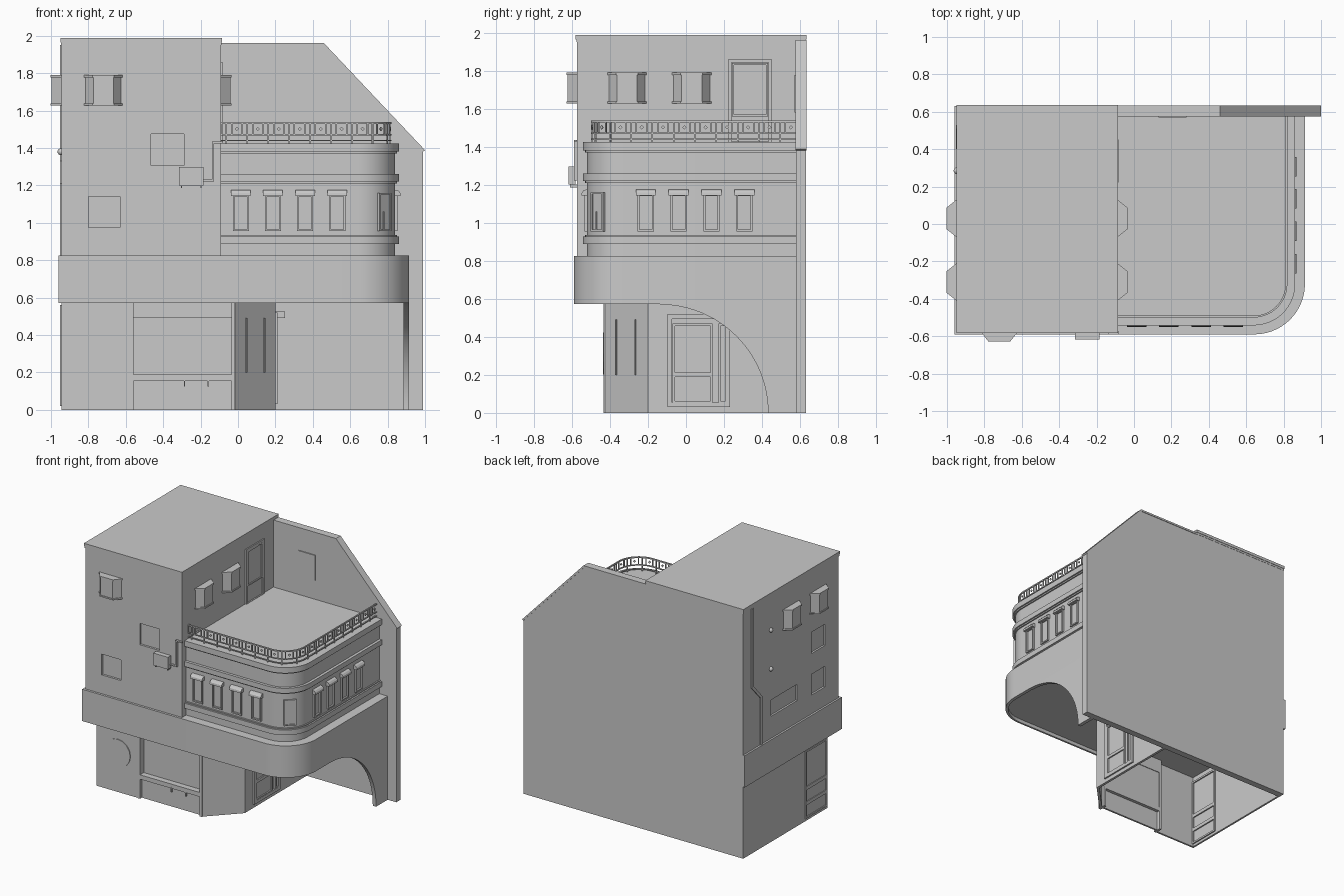
import bpy, bmesh, math
from mathutils import Matrix, Vector

if "Cube" in bpy.data.objects:
    bpy.data.objects.remove(bpy.data.objects["Cube"])

GREY = (0.59, 0.59, 0.59, 1)
plaster = bpy.data.materials.new("plain_grey")
plaster.use_nodes = True
plaster.diffuse_color = GREY
plaster.node_tree.nodes["Principled BSDF"].inputs["Base Color"].default_value = GREY


def finish(name, bm, smooth=False):
    bmesh.ops.recalc_face_normals(bm, faces=bm.faces)
    mesh = bpy.data.meshes.new(name)
    bm.to_mesh(mesh)
    bm.free()
    mesh.materials.append(plaster)
    ob = bpy.data.objects.new(name, mesh)
    bpy.context.collection.objects.link(ob)
    if smooth:
        bpy.ops.object.select_all(action='DESELECT')
        ob.select_set(True)
        bpy.context.view_layer.objects.active = ob
        bpy.ops.object.shade_smooth_by_angle(angle=math.radians(30))
    return ob


def prism(bm, pts, vec, M=Matrix()):
    """Closed solid from a planar outline pushed along a vector."""
    low = [bm.verts.new(M @ Vector(p)) for p in pts]
    high = [bm.verts.new(M @ (Vector(p) + Vector(vec))) for p in pts]
    bm.faces.new(low)
    bm.faces.new(high[::-1])
    for i in range(len(pts)):
        j = (i + 1) % len(pts)
        bm.faces.new((low[i], low[j], high[j], high[i]))


def slab(bm, plan, z0, z1, M=Matrix()):
    prism(bm, [(x, y, z0) for x, y in plan], (0, 0, z1 - z0), M)


def box(bm, x0, x1, y0, y1, z0, z1, M=Matrix()):
    slab(bm, [(x0, y0), (x1, y0), (x1, y1), (x0, y1)], z0, z1, M)


def strip(bm, outer, inner, z0, z1):
    """Wall between two matching open plan paths."""
    slab(bm, outer + inner[::-1], z0, z1)


def outline(x0, x1, y0, y1, r, n=14):
    arc = [(x1 - r + r * math.sin(a), y0 + r - r * math.cos(a))
           for a in (math.pi / 2 * i / n for i in range(n + 1))]
    return [(x0, y1), (x0, y0)] + arc + [(x1, y1)]


def on_wall(x, y, degrees):
    """Local frame: x along the wall, -y pointing out."""
    return Matrix.Translation((x, y, 0)) @ Matrix.Rotation(math.radians(degrees), 4, 'Z')


def frame(bm, M, w, z0, z1, t=0.012, d=0.012, back=0.01):
    h = w / 2
    box(bm, -h, -h + t, -d, back, z0, z1, M)
    box(bm, h - t, h, -d, back, z0, z1, M)
    box(bm, -h + t, h - t, -d, back, z1 - t, z1, M)
    box(bm, -h + t, h - t, -d, back, z0, z0 + t, M)


def part(name, *boxes):
    bm = bmesh.new()
    for b in boxes:
        box(bm, *b)
    return finish(name, bm)


# Tower with recessed square windows
tower = part("tower", (-0.945, -0.092, -0.572, 0.63, 0.8, 1.955))
cutter = part("window_cutter",
              (-0.465, -0.29, -0.7, -0.555, 1.305, 1.475), (-0.8, -0.63, -0.7, -0.555, 0.975, 1.14),
              (-1.1, -0.93, -0.4, -0.23, 1.305, 1.475), (-1.1, -0.93, -0.4, -0.23, 0.975, 1.14),
              (-1.1, -0.93, -0.05, 0.28, 1.0, 1.13))
cutter.hide_render = True
cutter.hide_set(True)
cut = tower.modifiers.new("windows", 'BOOLEAN')
cut.object, cut.operation, cut.solver = cutter, 'DIFFERENCE', 'EXACT'
part("tower_roof", (-0.95, -0.086, -0.582, 0.635, 1.965, 1.987), (-0.947, -0.089, -0.577, 0.632, 1.95, 1.965))

# Party wall with sloping shoulder and thin coping
bm = bmesh.new()
prism(bm, [(x, 0.578, z) for x, z in ((-0.945, 0), (0.99, 0), (0.99, 1.385), (0.455, 1.952), (-0.945, 1.952))],
      (0, 0.052, 0))
prism(bm, [(x, 0.575, z) for x, z in ((0.455, 1.945), (0.99, 1.38), (1, 1.388), (0.46, 1.96), (-0.09, 1.96), (-0.09, 1.945))],
      (0, 0.059, 0))
finish("back_wall", bm)
part("terrace_conduit", (0.13, 0.28, 0.57, 0.58, 1.77, 1.778), (0.272, 0.28, 0.57, 0.58, 1.58, 1.77))

# Projecting fascia band, soffit lip and arched side wall
bm = bmesh.new()
band = outline(-0.96, 0.914, -0.59, 0.58, 0.27)
slab(bm, band, 0.6, 0.825)
strip(bm, band, outline(-0.945, 0.887, -0.575, 0.58, 0.245), 0.572, 0.6)
box(bm, -0.96, -0.94, 0.57, 0.632, 0.572, 0.825)
finish("fascia_band", bm, True)
bm = bmesh.new()
arc = [(0.885, -0.138 + 0.57 * math.cos(a), 0.57 * math.sin(a)) for a in (math.pi / 48 * i for i in range(25))]
prism(bm, arc + [(0.885, -0.138, 0.6), (0.885, 0.58, 0.6), (0.885, 0.58, 0)], (0.029, 0, 0))
finish("arched_side_wall", bm, True)

# Rounded middle storey, cornices and terrace
bm = bmesh.new()
slab(bm, outline(-0.1, 0.84, -0.52, 0.58, 0.2), 0.82, 1.415)
finish("rounded_storey", bm, True)
bm = bmesh.new()
for z0, z1, out in ((0.887, 0.928, 0.022), (0.928, 0.936, 0.01), (1.21, 1.22, 0.01), (1.22, 1.26, 0.022),
                    (1.37, 1.38, 0.01), (1.38, 1.425, 0.022)):
    slab(bm, outline(-0.1, 0.84 + out, -0.52 - out, 0.58, 0.2 + out), z0, z1)
finish("cornices", bm, True)

# Terrace railing: rails, then bars and diamonds along the path
bm = bmesh.new()


def rail(e):
    return outline(-0.09, 0.82 - e, -0.5 + e, 0.575, 0.18 - e)[1:]


for z0, z1 in ((1.528, 1.538), (1.468, 1.475), (1.436, 1.443)):
    strip(bm, rail(0), rail(0.01), z0, z1)
path = rail(0.005)
step, travelled, count = 0.028, 0.0, 0
for p, q in zip(path, path[1:]):
    p, q = Vector(p), Vector(q)
    length, angle = (q - p).length, math.degrees(math.atan2(q.y - p.y, q.x - p.x))
    while count * step < travelled + length:
        c = p.lerp(q, (count * step - travelled) / length)
        M = on_wall(c.x, c.y, angle)
        if count % 4 == 3:
            prism(bm, [(x, -0.003, 1.502 + z) for x, z in ((0.011, 0), (0, 0.011), (-0.011, 0), (0, -0.011))],
                  (0, 0.006, 0), M)
        else:
            foot = 1.42 if count % 4 == 1 else 1.47
            box(bm, -0.004, 0.004, -0.004, 0.004, foot, 1.53, M)
        count += 1
    travelled += length
finish("terrace_railing", bm)

# Middle storey windows with rounded hoods
spots = [on_wall(0.015 + 0.172 * i, -0.52, 0) for i in range(4)]
spots += [on_wall(0.84, -0.212 + 0.173 * i, 90) for i in range(4)]
frames, hoods = bmesh.new(), bmesh.new()
for M in spots:
    frame(frames, M, 0.085, 0.955, 1.15, 0.01, 0.013)
    hood = [(0, 0), (0.03, 0), (0.028, 0.016), (0.018, 0.028), (0, 0.033)]
    prism(hoods, [(-0.052, -d, 1.143 + h) for d, h in hood], (0.104, 0, 0), M)
corner = on_wall(0.782, -0.462, 45)
frame(frames, corner, 0.092, 0.955, 1.16, 0.01, 0.01, 0.02)
box(frames, -0.04, 0.04, -0.002, 0.02, 0.96, 1.155, corner)
box(frames, -0.012, -0.006, -0.008, 0.01, 0.965, 1.06, corner)
finish("storey_windows", frames)
finish("window_hoods", hoods)

# Tower bay windows
bays = bmesh.new()
for M in (on_wall(-0.72, -0.572, 0), on_wall(-0.945, -0.31, -90), on_wall(-0.945, 0.03, -90),
          on_wall(-0.092, -0.31, 90), on_wall(-0.092, 0.03, 90)):
    for w, d, z0, z1 in ((0.095, 0.052, 1.635, 1.78), (0.103, 0.057, 1.627, 1.638), (0.103, 0.057, 1.778, 1.79)):
        slab(bays, [(-w, 0.01), (w, 0.01), (w, 0), (w * 0.56, -d), (-w * 0.56, -d), (-w, 0)], z0, z1, M)
finish("bay_windows", bays)

# Terrace door
bm = bmesh.new()
M = on_wall(-0.092, 0.337, 90)
frame(bm, M, 0.23, 1.41, 1.86, 0.018, 0.01)
frame(bm, M, 0.19, 1.56, 1.84, 0.01, 0.008)
finish("terrace_door", bm)

# Outdoor cooling unit, its pipe and the side wall fittings
part("cooling_unit", (-0.315, -0.185, -0.618, -0.58, 1.2, 1.297), (-0.305, -0.3, -0.61, -0.56, 1.185, 1.2),
     (-0.2, -0.195, -0.61, -0.56, 1.185, 1.2))
part("cooling_pipe", (-0.185, -0.13, -0.59, -0.575, 1.222, 1.232), (-0.14, -0.128, -0.59, -0.565, 1.222, 1.435),
     (-0.128, -0.08, -0.59, -0.575, 1.425, 1.435))
bm = bmesh.new()
prism(bm, [(-0.952, y, z) for y, z in ((0.51, 1.95), (0.53, 1.95), (0.53, 1.32), (0.42, 1.2), (0.42, 0.82),
                                     (0.4, 0.82), (0.4, 1.21), (0.51, 1.33))], (0.012, 0, 0))
finish("drain_pipe", bm)
bm = bmesh.new()
for z in (1.38, 1.69):
    bmesh.ops.create_uvsphere(bm, u_segments=12, v_segments=8, radius=0.018,
                              matrix=Matrix.Translation((-0.947, 0.285, z)))
finish("wall_vents", bm, True)

# Shop walls, open under the floor
bm = bmesh.new()
strip(bm, [(-0.945, 0.58), (-0.945, -0.43), (-0.565, -0.43)],
      [(-0.93, 0.58), (-0.93, -0.415), (-0.565, -0.415)], 0, 0.61)
strip(bm, [(-0.02, -0.43), (0.2, -0.2), (0.2, 0.58)],
      [(-0.02, -0.4), (0.18, -0.19), (0.18, 0.58)], 0, 0.61)
finish("shop_walls", bm)
bm = bmesh.new()
prism(bm, [(-0.755 + 0.11 * math.cos(a), -0.436, 0.312 + 0.11 * math.sin(a))
           for a in (math.pi / 8 * i for i in range(16))], (0, 0.01, 0))
finish("round_panel", bm)
part("shop_window", (-0.565, -0.02, -0.41, -0.395, 0, 0.16), (-0.565, -0.02, -0.432, -0.37, 0.155, 0.19),
     (-0.565, -0.02, -0.385, -0.375, 0.19, 0.49), (-0.565, -0.02, -0.395, -0.37, 0.49, 0.6),
     (-0.58, -0.56, -0.434, -0.37, 0, 0.6), (-0.035, -0.015, -0.433, -0.37, 0, 0.6),
     (-0.29, -0.283, -0.434, -0.42, 0.125, 0.165), (-0.163, -0.156, -0.434, -0.42, 0.125, 0.165))

# Angled entrance, side door and left side window
bm = bmesh.new()
M = on_wall(0.09, -0.315, 46.3)
for x in (-0.07, 0.07):
    box(bm, x - 0.003, x + 0.003, -0.008, 0.005, 0.2, 0.49, M)
finish("entrance_handles", bm)
bm = bmesh.new()
frame(bm, on_wall(0.2, 0.067, 90), 0.33, 0.03, 0.52, 0.025, 0.012)
for y, w, z0, z1 in ((0.035, 0.21, 0.05, 0.2), (0.035, 0.21, 0.2, 0.47), (0.195, 0.05, 0.05, 0.47)):
    frame(bm, on_wall(0.2, y, 90), w, z0, z1, 0.012, 0.01)
finish("side_door", bm)
bm = bmesh.new()
for z0, z1 in ((0.02, 0.14), (0.14, 0.26), (0.26, 0.56)):
    frame(bm, on_wall(-0.945, -0.285, -90), 0.27, z0, z1, 0.014, 0.006, 0.025)
finish("left_shop_window", bm)

# Posters and small sign in the passage
part("posters", *[(x, x + 0.147, 0.57, 0.58, 0.26, 0.407) for x in (0.24, 0.473, 0.705)])
part("small_sign", (0.19, 0.25, 0.3, 0.32, 0.49, 0.525))
